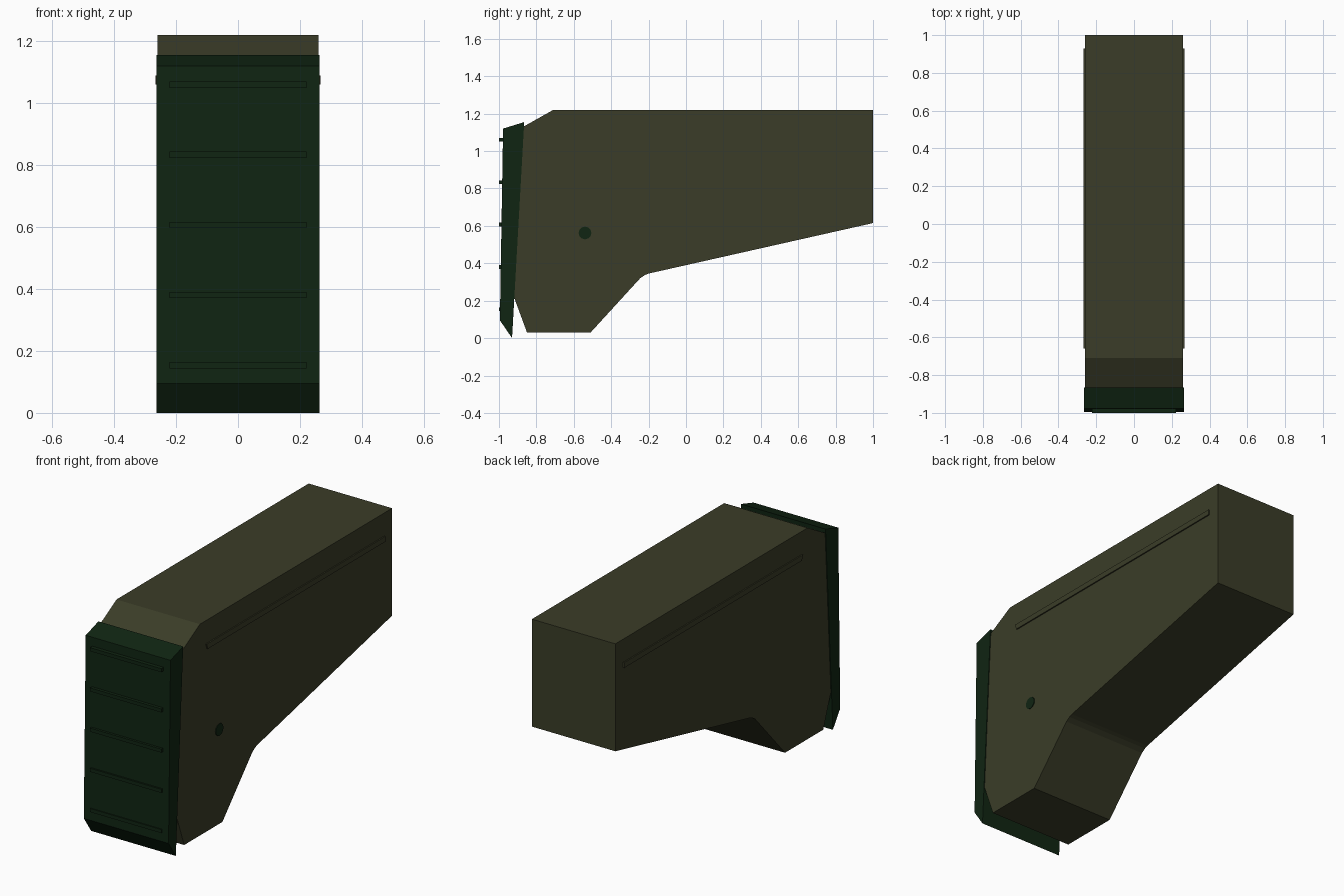
import bpy, bmesh, math
from mathutils import Matrix

if "Cube" in bpy.data.objects:
    bpy.data.objects.remove(bpy.data.objects["Cube"])


def material(name, rgb):
    m = bpy.data.materials.new(name)
    m.diffuse_color = (*rgb, 1.0)
    m.use_nodes = True
    m.node_tree.nodes["Principled BSDF"].inputs["Base Color"].default_value = m.diffuse_color
    return m


olive = material("olive_drab", (0.043, 0.046, 0.021))
green = material("dark_green_rubber", (0.005, 0.018, 0.006))


def finish(name, bm, mat):
    bmesh.ops.recalc_face_normals(bm, faces=bm.faces)
    me = bpy.data.meshes.new(name)
    bm.to_mesh(me)
    bm.free()
    me.materials.append(mat)
    ob = bpy.data.objects.new(name, me)
    bpy.context.collection.objects.link(ob)
    return ob


def extrude_profile(name, yz, x0, x1, mat):
    """Solid from a (y, z) outline swept along x."""
    bm = bmesh.new()
    face = bm.faces.new([bm.verts.new((x0, y, z)) for y, z in yz])
    out = bmesh.ops.extrude_face_region(bm, geom=[face])
    for v in out["geom"]:
        if isinstance(v, bmesh.types.BMVert):
            v.co.x = x1
    return finish(name, bm, mat)


# Main stock body
extrude_profile("stock_body", [
    (-0.87, 1.13), (-0.71, 1.22), (1.0, 1.22), (1.0, 0.615), (-0.20, 0.345),
    (-0.22, 0.337), (-0.245, 0.32), (-0.51, 0.03), (-0.85, 0.03),
    (-0.92, 0.22)], -0.26, 0.26, olive)

# Butt pad
extrude_profile("butt_pad", [
    (-0.978, 1.12), (-0.865, 1.155), (-0.93, 0.0), (-0.995, 0.095)],
    -0.264, 0.264, green)

# Grip ribs across the pad
for i in range(5):
    z = 1.06 - i * 0.2265
    extrude_profile(f"pad_rib_{i + 1}", [
        (-1.0, z - 0.01), (-1.0, z + 0.01), (-0.96, z + 0.01),
        (-0.96, z - 0.01)], -0.222, 0.222, green)

# Raised side strips
for side, s in (("right", 1), ("left", -1)):
    extrude_profile(f"side_strip_{side}", [
        (-0.66, 1.09), (0.93, 1.09), (0.93, 1.06), (-0.65, 1.06)],
        s * 0.25, s * 0.267, olive)

# Button on the right side
bm = bmesh.new()
bmesh.ops.create_cone(
    bm, cap_ends=True, segments=12, radius1=0.034, radius2=0.034, depth=0.03,
    matrix=Matrix.Translation((0.249, -0.54, 0.562))
    @ Matrix.Rotation(math.pi / 2, 4, "Y"))
finish("side_button", bm, green)
